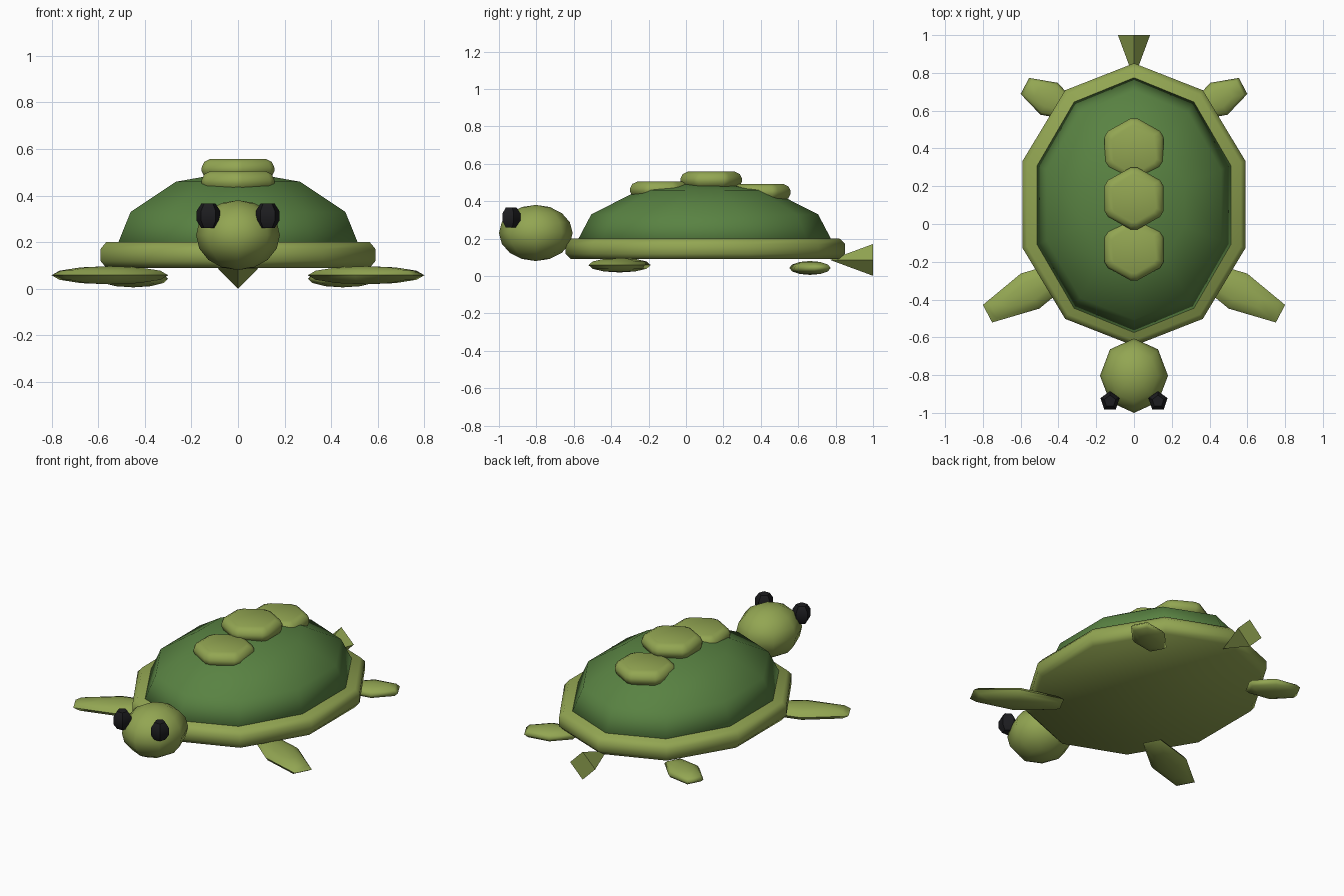
import bpy, bmesh, math
from mathutils import Matrix

if "Cube" in bpy.data.objects:
    bpy.data.objects.remove(bpy.data.objects["Cube"])


def material(name, rgb):
    m = bpy.data.materials.new(name)
    m.diffuse_color = (*rgb, 1)
    m.use_nodes = True
    m.node_tree.nodes["Principled BSDF"].inputs["Base Color"].default_value = m.diffuse_color
    return m


OLIVE = material("olive skin", (0.29, 0.38, 0.085))
GREEN = material("shell green", (0.10, 0.225, 0.055))
BLACK = material("eye black", (0.012, 0.012, 0.014))


def lathe(name, mat, sides, profile, scale, loc, phase=90, turn=(0, 0, 0), smooth=180, cut=0):
    """Spin (radius, height) points into a solid with few sides, corners cut by an angle, then place it."""
    angles = [phase + 360 * i / sides for i in range(sides)]
    shrink = 1
    if cut:
        half = 180 / sides
        shrink = math.cos(math.radians(half)) / math.cos(math.radians(half - cut))
        angles = [a + d for a in angles for d in (-cut, cut)]
    n = len(angles)
    angles = [math.radians(a) for a in angles]
    bm = bmesh.new()
    rings = []
    for r, z in profile:
        r *= shrink
        if r == 0:
            rings.append([bm.verts.new((0, 0, z))])
        else:
            rings.append([bm.verts.new((r * math.cos(a), r * math.sin(a), z)) for a in angles])
    for a, b in zip(rings, rings[1:]):
        for i in range(n):
            j = (i + 1) % n
            quad = [a[i % len(a)], a[j % len(a)], b[j % len(b)], b[i % len(b)]]
            bm.faces.new(list(dict.fromkeys(quad)))
    # Flat caps on open ends
    for end in (rings[0], rings[-1]):
        if len(end) > 2:
            bm.faces.new(end)
    bm.transform(Matrix.Diagonal((*scale, 1)))
    bmesh.ops.recalc_face_normals(bm, faces=bm.faces)
    for e in bm.edges:
        e.smooth = e.calc_face_angle(0) < math.radians(smooth)
    for f in bm.faces:
        f.smooth = True
    me = bpy.data.meshes.new(name)
    bm.to_mesh(me)
    bm.free()
    me.materials.append(mat)
    ob = bpy.data.objects.new(name, me)
    ob.location = loc
    ob.rotation_euler = [math.radians(t) for t in turn]
    bpy.context.collection.objects.link(ob)
    return ob


def ball(rings, start=0):
    pts = [(math.sin(math.pi * i / rings), -math.cos(math.pi * i / rings)) for i in range(rings + 1)]
    pts[0], pts[-1] = (0, -1), (0, 1)
    return pts[start:]


# Shell: rim slab with chamfered edges, and the half dome rising from it
rim = [(0.96, -0.055), (1, -0.026), (1, 0.026), (0.96, 0.055)]
lathe("shell_rim", OLIVE, 10, rim, (0.62, 0.748, 1), (0, 0.103, 0.145))
lathe("shell_dome", GREEN, 10, ball(6, 3), (0.56, 0.70, 0.355), (0, 0.10, 0.152))

# Three hexagonal plates along the back, with cut corners and rounded edges
plate = [(0.76, -0.045), (0.93, -0.032), (1, -0.008), (1, 0.008), (0.93, 0.032), (0.76, 0.045)]
for part, y, z in (("front", -0.135, 0.46), ("middle", 0.135, 0.513), ("back", 0.395, 0.447)):
    lathe(part + "_shell_plate", OLIVE, 6, plate, (0.18, 0.174, 1), (0, y, z), cut=6)

# Head
lathe("head", OLIVE, 8, ball(8), (0.18, 0.197, 0.15), (0, -0.803, 0.23))

# Tail: four-sided, widening backwards
lathe("tail", OLIVE, 4, [(0, 0), (0.085, 0.23)], (1, 1, 1), (0, 0.77, 0.086),
      turn=(-90, 0, 0), smooth=30)

# Eyes and flippers on both sides
eye = [(0.6, -1), (1, -0.4), (1, 0.4), (0.6, 1)]
for side, s in (("right", 1), ("left", -1)):
    lathe(side + "_eye", BLACK, 5, eye, (0.053, 0.053, 0.053), (0.127 * s, -0.938, 0.313), smooth=30)
    lathe(side + "_front_flipper", OLIVE, 6, ball(6), (0.295, 0.105, 0.039),
          (0.55 * s, -0.355, 0.058), turn=(0, 0, -28 * s), smooth=70)
    lathe(side + "_back_flipper", OLIVE, 6, ball(6), (0.167, 0.096, 0.037),
          (0.45 * s, 0.663, 0.043), turn=(0, 0, 28 * s), smooth=70)
